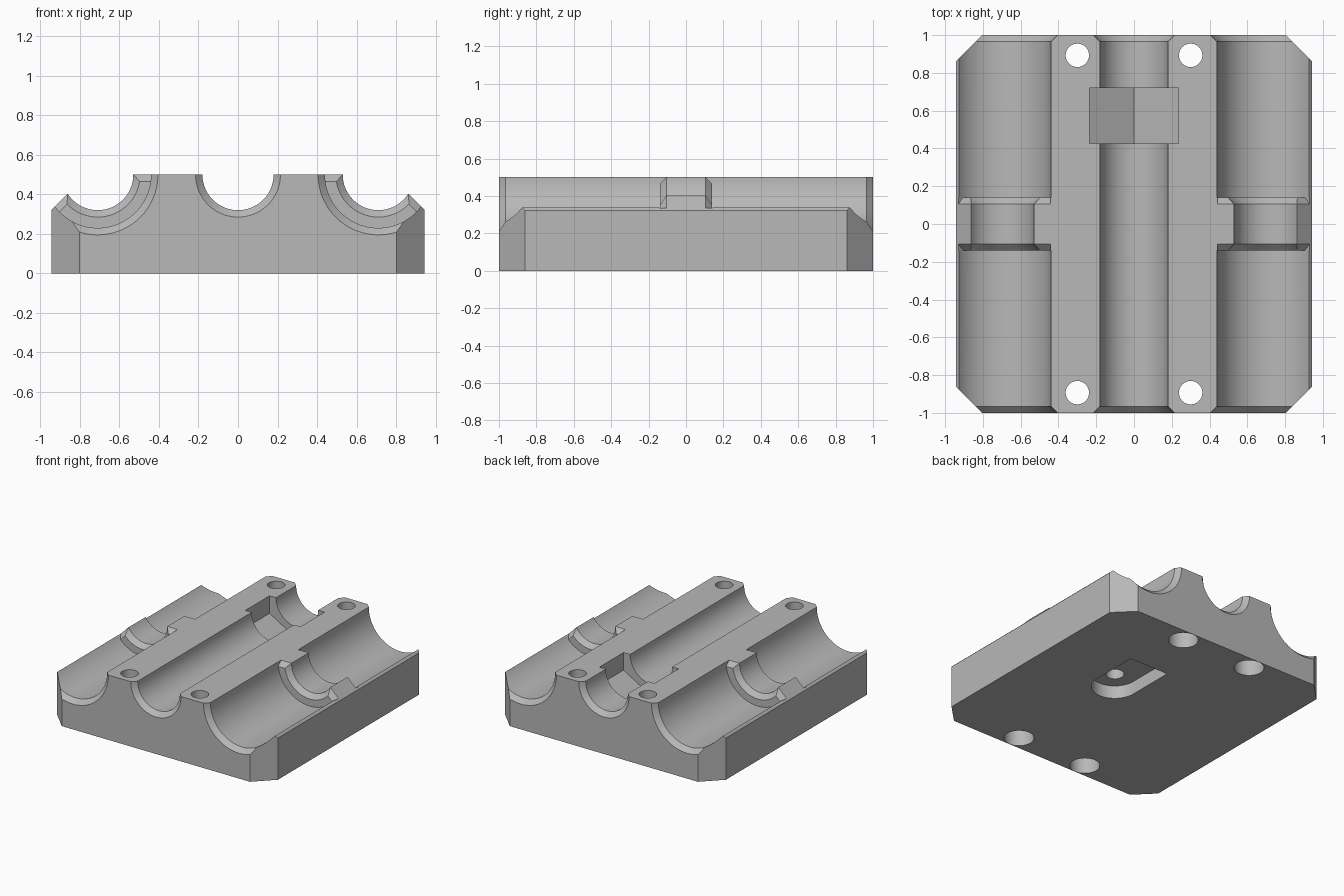
import bpy, bmesh, math
from mathutils import Vector

if "Cube" in bpy.data.objects:
    bpy.data.objects.remove(bpy.data.objects["Cube"], do_unlink=True)

gray = bpy.data.materials.new("plain_gray")
gray.use_nodes = True
COLOR = (0.48, 0.48, 0.48, 1)
gray.diffuse_color = COLOR
gray.node_tree.nodes["Principled BSDF"].inputs["Base Color"].default_value = COLOR

TOP = 0.5
HALF_W, HALF_L, CORNER = 0.943, 1.0, 0.14
GROOVE_X = 0.71


def loft(name, rings):
    """Closed solid skinned through rings of equal point count."""
    bm = bmesh.new()
    loops = [[bm.verts.new(p) for p in ring] for ring in rings]
    n = len(loops[0])
    for a, b in zip(loops, loops[1:]):
        for i in range(n):
            j = (i + 1) % n
            bm.faces.new((a[i], a[j], b[j], b[i]))
    bm.faces.new(loops[0])
    bm.faces.new(loops[-1])
    bmesh.ops.recalc_face_normals(bm, faces=bm.faces)
    mesh = bpy.data.meshes.new(name)
    bm.to_mesh(mesh)
    bm.free()
    mesh.materials.append(gray)
    obj = bpy.data.objects.new(name, mesh)
    bpy.context.collection.objects.link(obj)
    return obj


def upright(name, outline, z0, z1):
    return loft(name, [[(x, y, z) for x, y in outline] for z in (z0, z1)])


def circle(cx, cy, r, n=40):
    steps = [2 * math.pi * (i + 0.5) / n for i in range(n)]
    return [(cx + r * math.cos(a), cy + r * math.sin(a)) for a in steps]


def lathe_y(name, x, profile, n=72):
    """Round cutter along y from (y, radius) pairs."""
    return loft(name, [[(px, y, pz) for px, pz in circle(x, TOP, r, n)]
                       for y, r in profile])


def cut(target, cutter):
    cutter.hide_render = True
    mod = target.modifiers.new("cut", "BOOLEAN")
    mod.operation, mod.solver, mod.object = "DIFFERENCE", "EXACT", cutter
    bpy.ops.object.select_all(action="DESELECT")
    bpy.context.view_layer.objects.active = target
    target.select_set(True)
    bpy.ops.object.modifier_apply(modifier=mod.name)
    bpy.data.objects.remove(cutter, do_unlink=True)


# Block with clipped vertical corners
w, l, c = HALF_W, HALF_L, CORNER
block = upright("bearing_block", [(w, c - l), (w, l - c), (w - c, l), (c - w, l),
                                  (-w, l - c), (-w, c - l), (c - w, -l), (w - c, -l)], 0, TOP)

# Sloped outer top edges
for s in (1, -1):
    tri = [(0.745, 0.52), (1.025, 0.24), (1.025, 0.52)]
    cut(block, loft("slope_cutter", [[(s * x, y, z) for x, z in tri] for y in (-1.1, 1.1)]))

# Bearing grooves with flared mouths and a narrow rib at mid length
half = [(1.05, 0.355), (0.965, 0.27), (0.14, 0.27), (0.14, 0.215), (0.105, 0.18)]
bearing = [(-y, r) for y, r in half] + half[::-1]
for s in (1, -1):
    cut(block, lathe_y("bearing_cutter", s * GROOVE_X, bearing))

# Chamfers on the rib's flat top and on its outer slope
wedge = [(0.095, 0.01), (0.14, -0.035), (0.141, 0.01)]
across, down = Vector((1, 0, 1)).normalized(), Vector((1, 0, -1)).normalized()
for sx in (1, -1):
    for sy in (1, -1):
        cut(block, loft("rib_top_cutter", [[(sx * x, sy * y, TOP + h) for y, h in wedge]
                                           for x in (0.441, 0.6)]))
        rings = []
        for t in (-0.06, 0.092):
            base = Vector((0.865, 0, 0.4)) + down * t
            pts = [base + across * h + Vector((0, y, 0)) for y, h in wedge]
            rings.append([(sx * p.x, sy * p.y, p.z) for p in pts])
        cut(block, loft("rib_slope_cutter", rings))

# Central rod channel
cut(block, lathe_y("rod_cutter", 0, [(-1.05, 0.265), (-0.965, 0.18),
                                     (0.965, 0.18), (1.05, 0.265)]))

# Hexagonal nut pocket with a corner pointing down
R = 0.235 / math.cos(math.pi / 6)
hexagon = [(R * math.sin(k * math.pi / 3), TOP + R * math.cos(k * math.pi / 3))
           for k in range(6)]
cut(block, loft("nut_cutter", [[(x, y, z) for x, z in hexagon] for y in (0.425, 0.72)]))

# Screw holes, counterbored from below
for x in (-0.3, 0.3):
    for y in (-0.893, 0.893):
        cut(block, upright("screw_cutter", circle(x, y, 0.062), -0.1, 0.6))
        cut(block, upright("screw_head_cutter", circle(x, y, 0.105), -0.1, 0.2))

# Round-ended slot in the underside with a blind hole
sx, sy, sr = 0.25, 0.09, 0.165
arc = [math.pi * (1 + i / 24) for i in range(25)]
slot = [(sx + sr * math.cos(a), sy + sr * math.sin(a)) for a in arc]
slot += [(sx + sr, 0.46), (sx - sr, 0.46)]
cut(block, upright("slot_cutter", slot, -0.1, 0.1))
cut(block, upright("blind_hole_cutter", circle(sx, sy, 0.065), 0.05, 0.4))

# Smooth curved walls, keep edges crisp
bpy.ops.object.select_all(action="DESELECT")
block.select_set(True)
bpy.context.view_layer.objects.active = block
bpy.ops.object.shade_smooth_by_angle(angle=math.radians(25))
